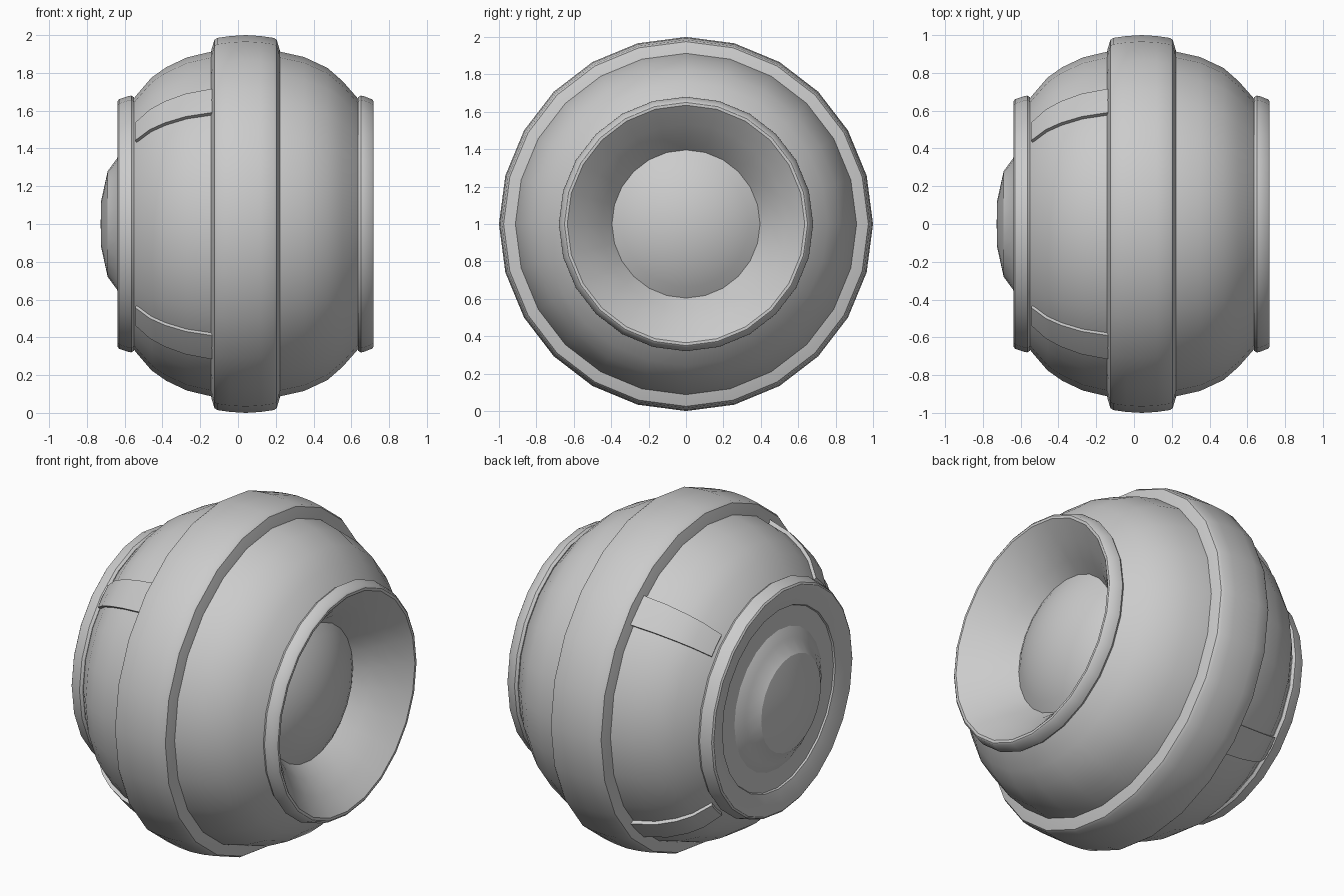
import bpy, bmesh, math

if "Cube" in bpy.data.objects:
    bpy.data.objects.remove(bpy.data.objects["Cube"])

SEG = 24


def finish(name, bm, angle=35):
    bmesh.ops.remove_doubles(bm, verts=bm.verts, dist=1e-5)
    bmesh.ops.recalc_face_normals(bm, faces=bm.faces)
    me = bpy.data.meshes.new(name)
    bm.to_mesh(me)
    bm.free()
    ob = bpy.data.objects.new(name, me)
    bpy.context.collection.objects.link(ob)
    bpy.ops.object.select_all(action='DESELECT')
    ob.select_set(True)
    bpy.context.view_layer.objects.active = ob
    bpy.ops.object.shade_smooth_by_angle(angle=math.radians(angle))
    return ob


def ring_points(bm, profile, a):
    return [bm.verts.new((x, r * math.cos(a), 1 + r * math.sin(a))) for x, r in profile]


def revolve(name, profile, closed=False, angle=35):
    """Turn (x, radius) points around the horizontal axis at z = 1."""
    bm = bmesh.new()
    rows = [ring_points(bm, profile, 2 * math.pi * i / SEG) for i in range(SEG)]
    n = len(profile)
    for i in range(SEG):
        a, b = rows[i], rows[(i + 1) % SEG]
        for j in range(n if closed else n - 1):
            k = (j + 1) % n
            bm.faces.new((a[j], a[k], b[k], b[j]))
    bmesh.ops.dissolve_degenerate(bm, dist=1e-6, edges=bm.edges)
    return finish(name, bm, angle)


def strip(name, profile, angles):
    """Closed section swept through a short arc, with end walls."""
    bm = bmesh.new()
    rows = [ring_points(bm, profile, math.radians(d)) for d in angles]
    n = len(profile)
    for a, b in zip(rows, rows[1:]):
        for j in range(n):
            k = (j + 1) % n
            bm.faces.new((a[j], a[k], b[k], b[j]))
    bm.faces.new(rows[0])
    bm.faces.new(rows[-1])
    return finish(name, bm)


# Rounded shell
left = [(-0.57, 0.64), (-0.537, 0.683), (-0.458, 0.775), (-0.38, 0.83),
        (-0.27, 0.882), (-0.13, 0.915)]
right = [(0.21, 0.915), (0.35, 0.884), (0.474, 0.826), (0.553, 0.757),
         (0.63, 0.67), (0.65, 0.64)]
revolve("shell", left + [(0.04, 0.935)] + right)

# Raised centre band
revolve("centre_band", [(-0.145, 0.90), (-0.14, 0.925), (-0.125, 0.975), (-0.11, 0.985),
                        (-0.04, 0.995), (0.04, 1.0), (0.12, 0.995), (0.19, 0.985),
                        (0.205, 0.975), (0.22, 0.925), (0.225, 0.90)])

# Front rim with its concave bowl
revolve("lens_rim_and_bowl", [(0.63, 0.64), (0.635, 0.67), (0.65, 0.68), (0.665, 0.677),
                              (0.71, 0.66), (0.717, 0.65), (0.717, 0.635), (0.70, 0.615),
                              (0.63, 0.535), (0.55, 0.455), (0.47, 0.39)])

# Domed lens at the bottom of the bowl
R, rim = 0.71, 0.40
top = math.asin(rim / R)
dome = [(0.475 + R * (math.cos(top * t / 6) - math.cos(top)), R * math.sin(top * t / 6))
        for t in range(6, -1, -1)]
revolve("lens", dome)

# Rear rim
revolve("rear_rim", [(-0.545, 0.64), (-0.55, 0.67), (-0.565, 0.68), (-0.58, 0.677),
                     (-0.63, 0.66), (-0.637, 0.65), (-0.637, 0.63), (-0.61, 0.53),
                     (-0.59, 0.52)])

# Stepped rear cap
revolve("rear_cap", [(-0.60, 0.54), (-0.605, 0.41), (-0.637, 0.36), (-0.642, 0.345),
                     (-0.69, 0.28), (-0.725, 0.12), (-0.727, 0.0)], angle=20)

# Four raised straps over the rear half of the shell
outer = [(x - 0.008, r + 0.012) for x, r in left[1:-1]] + [(-0.13, 0.93)]
inner = [(x + 0.02, r - 0.04) for x, r in reversed(left[1:])]
for q in range(4):
    mid = 45 + 90 * q
    strip(f"strap_{q + 1}", outer + inner, (mid - 5.5, mid, mid + 5.5))
